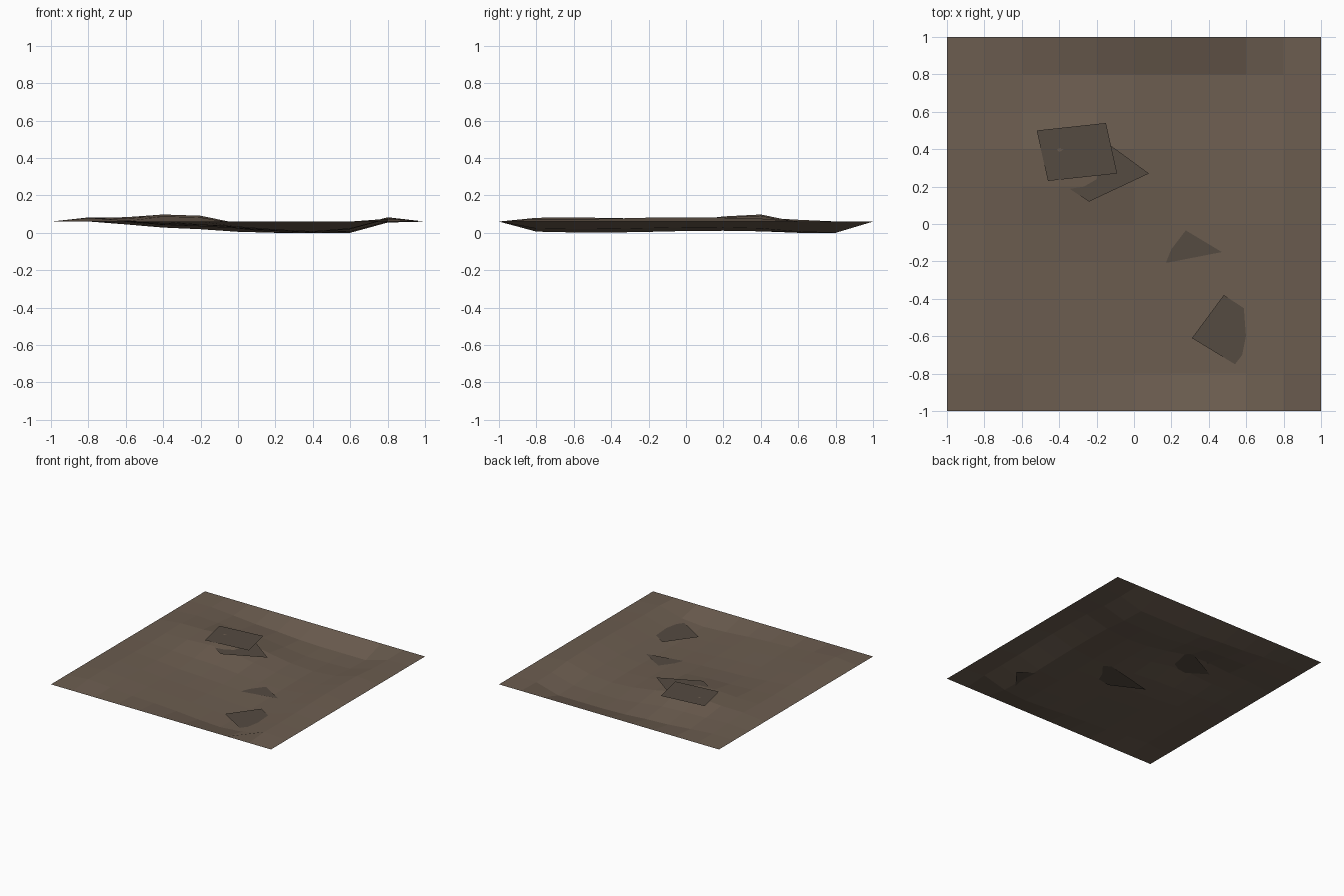
import bpy, bmesh, math

if "Cube" in bpy.data.objects:
    bpy.data.objects.remove(bpy.data.objects["Cube"])

def material(name, rgb):
    m = bpy.data.materials.new(name)
    m.diffuse_color = (*rgb, 1)
    m.use_nodes = True
    m.node_tree.nodes["Principled BSDF"].inputs["Base Color"].default_value = m.diffuse_color
    return m

def add_object(name, bm, mat):
    me = bpy.data.meshes.new(name)
    bm.to_mesh(me)
    bm.free()
    ob = bpy.data.objects.new(name, me)
    bpy.context.collection.objects.link(ob)
    me.materials.append(mat)
    return ob

earth = material("earth", (0.15, 0.11, 0.08))
slate = material("slate", (0.09, 0.07, 0.053))

# Height across the valley, at x = -1 ... 1 in steps of 0.2
PROFILE = [.06, .077, .062, .045, .038, .028, .014, .006, .024, .078, .06]

def height(x, y):
    if max(abs(x), abs(y)) > 0.99:
        return 0.06                                   # level rim
    h = PROFILE[round((x + 1) * 5)]
    h += 0.058 * math.exp(-((x + .3) ** 2 + (y - .33) ** 2) / 0.08)   # hill
    h += 0.005 * math.sin(5 * y + 2 * x)              # gentle ripple
    if y > 0.5:
        h -= 0.02 * min(1, (y - 0.4) / 0.3)           # lower at the back
    return max(0, h)

# Ground: 10 x 10 faceted sheet
bm = bmesh.new()
bmesh.ops.create_grid(bm, x_segments=10, y_segments=10, size=1)
for v in bm.verts:
    v.co.z = height(v.co.x, v.co.y)
add_object("ground", bm, earth)

# Flat stone slabs, partly sunk in the ground: height, corners
SLABS = [
    (.097, [(-.46, .23), (-.09, .27), (-.15, .54), (-.52, .50)]),
    (.084, [(-.24, .12), (.08, .27), (-.18, .46), (-.50, .29)]),
    (.013, [(.06, -.23), (.47, -.15), (.22, .00), (-.20, -.10)]),
    (.019, [(.31, -.61), (.54, -.75), (.71, -.53), (.48, -.38)]),
]
for i, (z, corners) in enumerate(SLABS):
    bm = bmesh.new()
    bm.faces.new([bm.verts.new((x, y, z)) for x, y in corners])
    add_object(f"stone_slab_{i + 1}", bm, slate)
